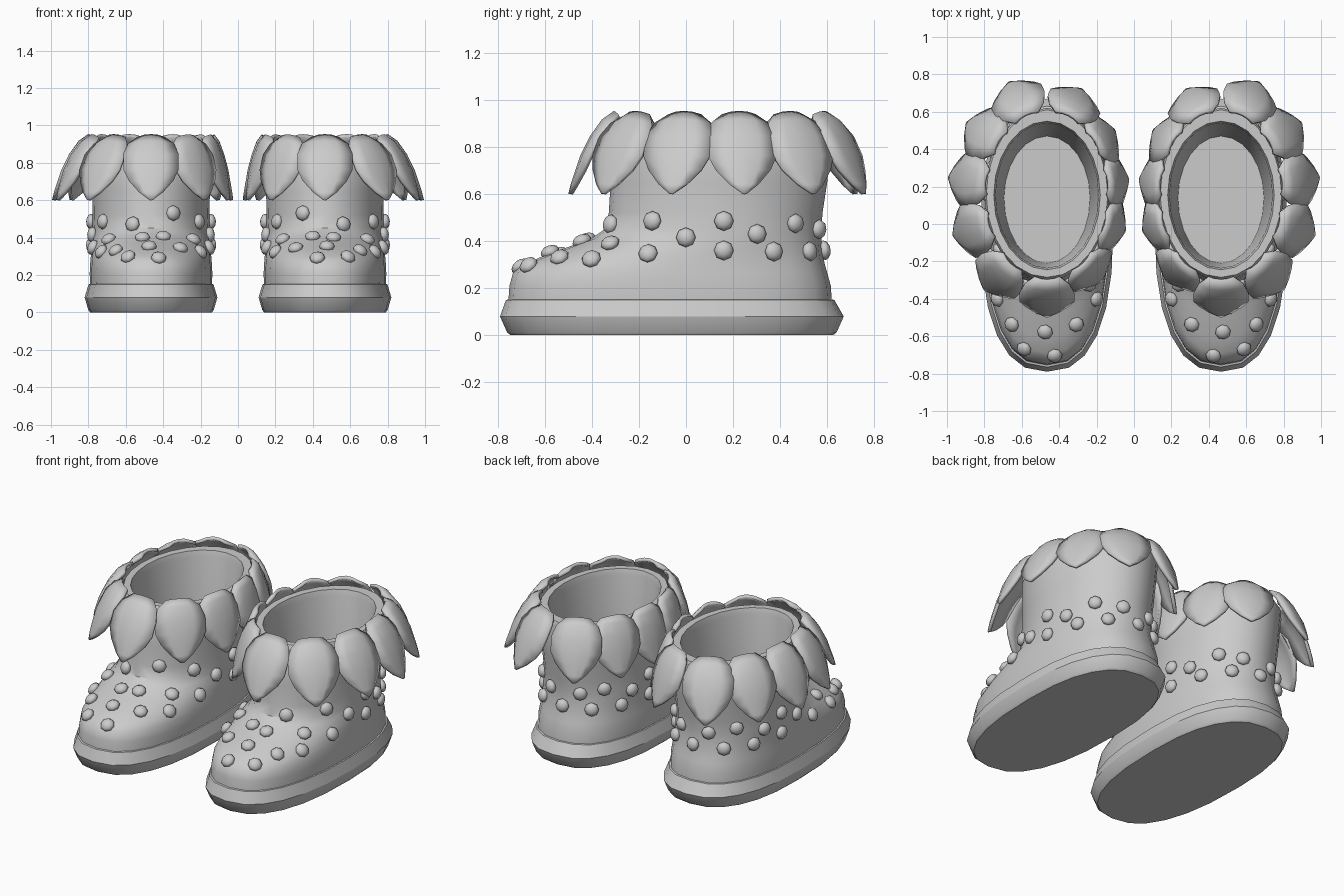
import bpy, bmesh, math
from mathutils import Vector, Matrix
from mathutils.bvhtree import BVHTree

if "Cube" in bpy.data.objects:
    bpy.data.objects.remove(bpy.data.objects["Cube"])

CX = 0.465     # centre line of one boot
SEG = 24

grey = bpy.data.materials.new("soft_grey")
grey.diffuse_color = (0.6, 0.6, 0.6, 1)
grey.use_nodes = True
grey.node_tree.nodes["Principled BSDF"].inputs["Base Color"].default_value = grey.diffuse_color


def finish(name, bm, angle, thickness=0):
    """Turn a bmesh into a shaded object mirrored to the other foot."""
    bmesh.ops.recalc_face_normals(bm, faces=bm.faces)
    me = bpy.data.meshes.new(name)
    bm.to_mesh(me)
    bm.free()
    me.materials.append(grey)
    ob = bpy.data.objects.new(name, me)
    bpy.context.collection.objects.link(ob)
    bpy.ops.object.select_all(action='DESELECT')
    ob.select_set(True)
    bpy.context.view_layer.objects.active = ob
    bpy.ops.object.shade_smooth_by_angle(angle=math.radians(angle))
    if thickness:
        s = ob.modifiers.new("thickness", 'SOLIDIFY')
        s.thickness = thickness
        s.offset = 0
    ob.modifiers.new("other_foot", 'MIRROR').use_mirror_merge = False
    return ob


def ring(bm, z, y0, y1, hw, yc, n):
    """Egg-shaped horizontal loop from toe y0 to heel y1."""
    out = []
    for i in range(SEG):
        a = 2 * math.pi * i / SEG
        c, s = math.cos(a), math.sin(a)
        x = math.copysign(abs(c) ** (2 / n), c) * hw
        y = math.copysign(abs(s) ** (2 / n), s)
        y = yc + y * ((y1 - yc) if y > 0 else (yc - y0))
        out.append(bm.verts.new((CX + x, y, z)))
    return out


def loft(rows):
    bm = bmesh.new()
    loops = [ring(bm, *r) for r in rows]
    for a, b in zip(loops, loops[1:]):
        for i in range(SEG):
            j = (i + 1) % SEG
            bm.faces.new((a[i], a[j], b[j], b[i]))
    bm.faces.new(loops[0])
    bm.faces.new(loops[-1])
    return bm


# Sole: z, toe y, heel y, half width, widest y, roundness
finish("sole", loft([
    (0.0, -0.745, 0.625, 0.325, 0, 2.45),
    (0.012, -0.76, 0.64, 0.335, 0, 2.45),
    (0.08, -0.79, 0.67, 0.355, 0, 2.45),
    (0.15, -0.765, 0.63, 0.334, 0, 2.45),
    (0.155, -0.74, 0.60, 0.31, 0, 2.45)]), 32)

# Upper: toe, instep, shaft, rim, then the inner lining
upper = loft([
    (0.14, -0.755, 0.62, 0.326, 0, 2.45),
    (0.21, -0.75, 0.615, 0.328, 0, 2.45),
    (0.265, -0.735, 0.60, 0.325, 0, 2.4),
    (0.30, -0.69, 0.59, 0.322, 0.02, 2.35),
    (0.335, -0.61, 0.583, 0.32, 0.05, 2.25),
    (0.375, -0.50, 0.578, 0.318, 0.09, 2.15),
    (0.41, -0.405, 0.575, 0.316, 0.13, 2.05),
    (0.45, -0.345, 0.575, 0.315, 0.14, 2),
    (0.52, -0.328, 0.58, 0.312, 0.14, 2),
    (0.65, -0.32, 0.60, 0.315, 0.15, 2),
    (0.87, -0.30, 0.62, 0.335, 0.155, 2),
    (0.895, -0.285, 0.61, 0.325, 0.155, 2),
    (0.895, -0.245, 0.55, 0.285, 0.155, 2),
    (0.86, -0.235, 0.54, 0.275, 0.155, 2),
    (0.16, -0.21, 0.47, 0.23, 0.14, 2)])
bmesh.ops.recalc_face_normals(upper, faces=upper.faces)
tree = BVHTree.FromBMesh(upper)
finish("upper", upper, 40)

# Collar petals: z, outward offset, half width
PETAL = [(0.945, 0.0, 0.07), (0.91, 0.05, 0.12), (0.84, 0.10, 0.145),
         (0.76, 0.14, 0.145), (0.70, 0.16, 0.115), (0.64, 0.18, 0.06),
         (0.60, 0.19, 0.006)]
bm = bmesh.new()
for deg in (0, 36, 69, 99, 129, 160, -36, -69, -99, -129, -160):
    a = math.radians(deg - 90)
    c, s = math.cos(a), math.sin(a)
    base = Vector((CX + 0.335 * c, 0.155 + 0.455 * s, 0))
    out = Vector((c / 0.335, s / 0.455, 0)).normalized()
    side = Vector((-out.y, out.x, 0))
    lean = 1 - 0.48 * max(0, -out.x)    # inner petals hang steeper
    grid = []
    for k, (z, off, w) in enumerate(PETAL):
        row = []
        for u in (-1, -0.5, 0, 0.5, 1):
            cup = 0.035 * u * u * w / 0.145
            drop = 0.015 * u * u if k < 2 else 0
            p = base + out * (off * lean - cup) + side * (u * w)
            p.z = z - drop
            row.append(bm.verts.new(p))
        grid.append(row)
    for r0, r1 in zip(grid, grid[1:]):
        for i in range(4):
            bm.faces.new((r0[i], r0[i + 1], r1[i + 1], r1[i]))
finish("collar_petals", bm, 25, 0.02)

# Studs, dropped onto the upper from a given side
bm = bmesh.new()


def stud(origin, direction):
    hit, normal, _, _ = tree.ray_cast(Vector(origin), Vector(direction))
    if hit is None:
        return
    m = (Matrix.Translation(hit + normal * 0.008)
         @ normal.to_track_quat('Z', 'Y').to_matrix().to_4x4()
         @ Matrix.Diagonal((1, 1, 0.65, 1)))
    bmesh.ops.create_uvsphere(bm, u_segments=8, v_segments=6, radius=0.042, matrix=m)


for y, z in ((-0.14, 0.485), (0.16, 0.485), (0.46, 0.475), (0, 0.415), (0.30, 0.43),
             (-0.16, 0.345), (0.16, 0.36), (0.37, 0.355), (0.52, 0.355),
             (-0.32, 0.385), (-0.40, 0.32)):
    stud((2, y, z), (-1, 0, 0))
    stud((-2, y, z), (1, 0, 0))
for x, y in ((0.65, -0.535), (0.475, -0.575), (0.31, -0.535), (0.585, -0.665),
             (0.425, -0.70), (0.51, -0.44), (0.40, -0.42)):
    stud((x, y, 2), (0, 0, -1))
for x, z in ((0.56, 0.47), (0.35, 0.53)):
    stud((x, -2, z), (0, 1, 0))
for x, z in ((0.55, 0.45), (0.36, 0.45), (0.46, 0.36)):
    stud((x, 2, z), (0, -1, 0))
finish("studs", bm, 50)
